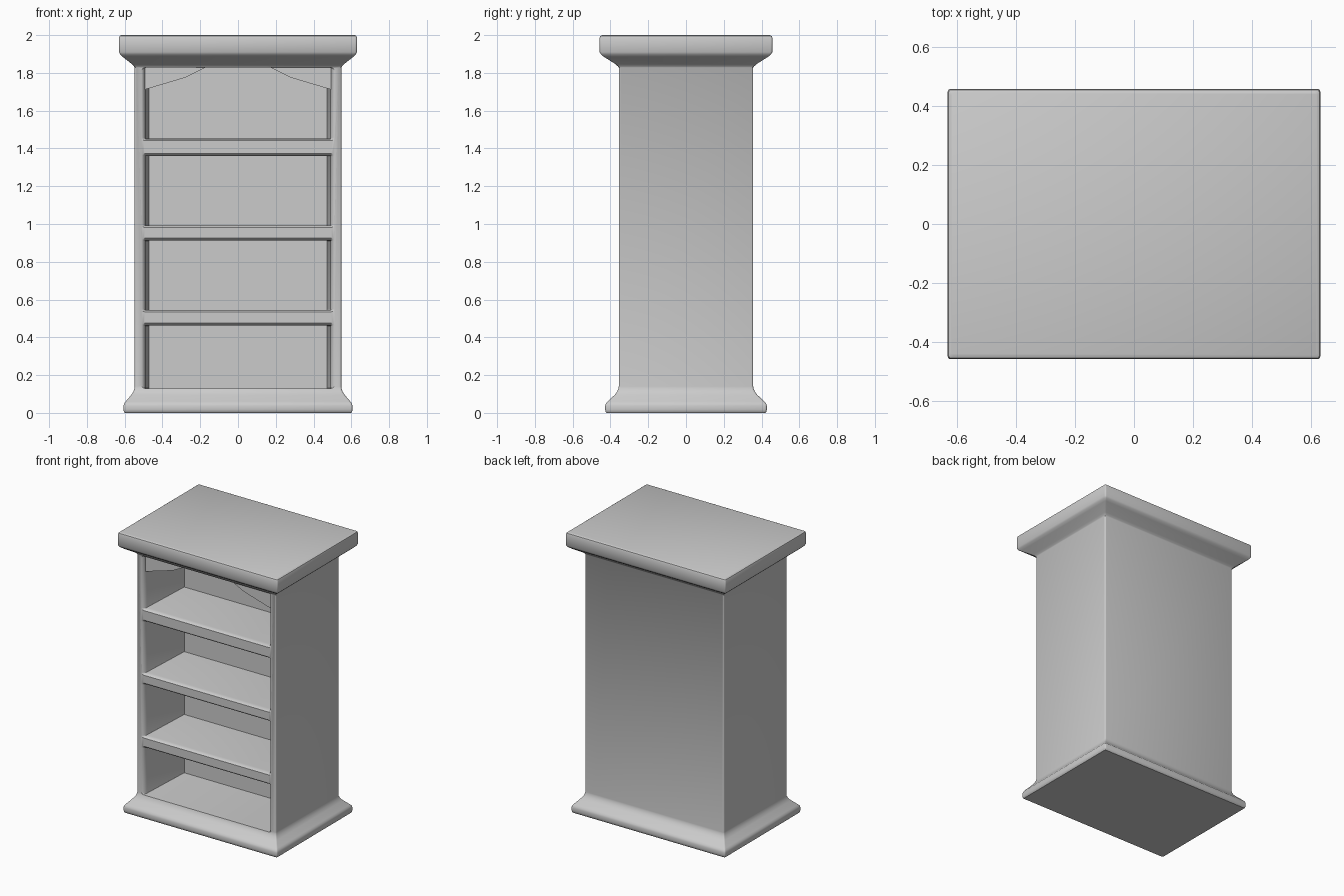
import bpy, bmesh, math

if "Cube" in bpy.data.objects:
    bpy.data.objects.remove(bpy.data.objects["Cube"])

HX, HY = 0.547, 0.356      # half width and half depth of the trunk
BACK_Y = 0.07              # inner face of the back panel


def finish(name, bm):
    bmesh.ops.recalc_face_normals(bm, faces=bm.faces)
    mesh = bpy.data.meshes.new(name)
    bm.to_mesh(mesh)
    bm.free()
    obj = bpy.data.objects.new(name, mesh)
    bpy.context.collection.objects.link(obj)
    return obj


def loft(name, rings):
    """Skin a stack of closed rings and cap both ends."""
    bm = bmesh.new()
    loops = [[bm.verts.new(p) for p in ring] for ring in rings]
    n = len(loops[0])
    for a, b in zip(loops, loops[1:]):
        for i in range(n):
            j = (i + 1) % n
            bm.faces.new((a[i], a[j], b[j], b[i]))
    bm.faces.new(loops[0])
    bm.faces.new(loops[-1])
    return finish(name, bm)


def rounded(x0, x1, y0, y1, r, steps=3):
    """Rounded rectangle outline in 2D."""
    corners = [(x1 - r, y1 - r), (x0 + r, y1 - r), (x0 + r, y0 + r), (x1 - r, y0 + r)]
    pts = []
    for k, (cx, cy) in enumerate(corners):
        for s in range(steps + 1):
            a = math.pi / 2 * (k + s / steps)
            pts.append((cx + r * math.cos(a), cy + r * math.sin(a)))
    return pts


# Carcass: foot moulding, trunk and cornice as (height, overhang)
profile = [(0, 0.052), (0.006, 0.057), (0.018, 0.059), (0.038, 0.059), (0.05, 0.056),
           (0.06, 0.048), (0.095, 0.018), (0.112, 0.007), (0.13, 0.001), (0.14, 0),
           (1.828, 0), (1.835, 0.004), (1.846, 0.014), (1.885, 0.064), (1.897, 0.077),
           (1.91, 0.083), (1.985, 0.083), (1.995, 0.080), (2.0, 0.072)]
rings = []
for z, d in profile:
    x, y = HX + d, HY + d * 1.22
    rings.append([(px, py, z) for px, py in rounded(-x, x, -y, y, 0.01)])
carcass = loft("bookcase_carcass", rings)

# Shelf bays: tapered recesses with softened front lips
bays = [(0.13, 0.462, 0.0, 0.016), (0.545, 0.912, 0.012, 0.016),
        (0.992, 1.36, 0.012, 0.016), (1.452, 1.828, 0.012, 0.0)]
for i, (lo, hi, lip_lo, lip_hi) in enumerate(bays):
    rings = []
    # depth, half width, lip amount
    for y, x, k in [(BACK_Y, 0.472, 0), (-0.325, 0.490, 0.0), (-0.342, 0.494, 0.15),
                    (-0.351, 0.502, 0.5), (-0.358, 0.514, 1.0)]:
        outline = rounded(-x, x, lo - lip_lo * k, hi + lip_hi * k, 0.002 + 0.018 * k)
        rings.append([(px, y, pz) for px, pz in outline])
    cutter = loft(f"bay_cutter_{i + 1}", rings)
    cutter.hide_render = True
    cutter.hide_viewport = False
    mod = carcass.modifiers.new(f"bay_{i + 1}", 'BOOLEAN')
    mod.operation = 'DIFFERENCE'
    mod.solver = 'EXACT'
    mod.object = cutter

# Bake the recesses and remove the cutters
bpy.context.view_layer.objects.active = carcass
carcass.select_set(True)
for mod in list(carcass.modifiers):
    cutter = mod.object
    bpy.ops.object.modifier_apply(modifier=mod.name)
    bpy.data.objects.remove(cutter)
bpy.ops.object.shade_smooth_by_angle(angle=math.radians(35))

# Thin corner brackets under the cornice
for side, label in ((-1, "left"), (1, "right")):
    outline = [(0.505, 1.835), (0.505, 1.708), (0.39, 1.742), (0.28, 1.775), (0.16, 1.835)]
    loft(f"{label}_corner_bracket",
         [[(side * x, y, z) for x, z in outline] for y in (-0.335, -0.323)])
